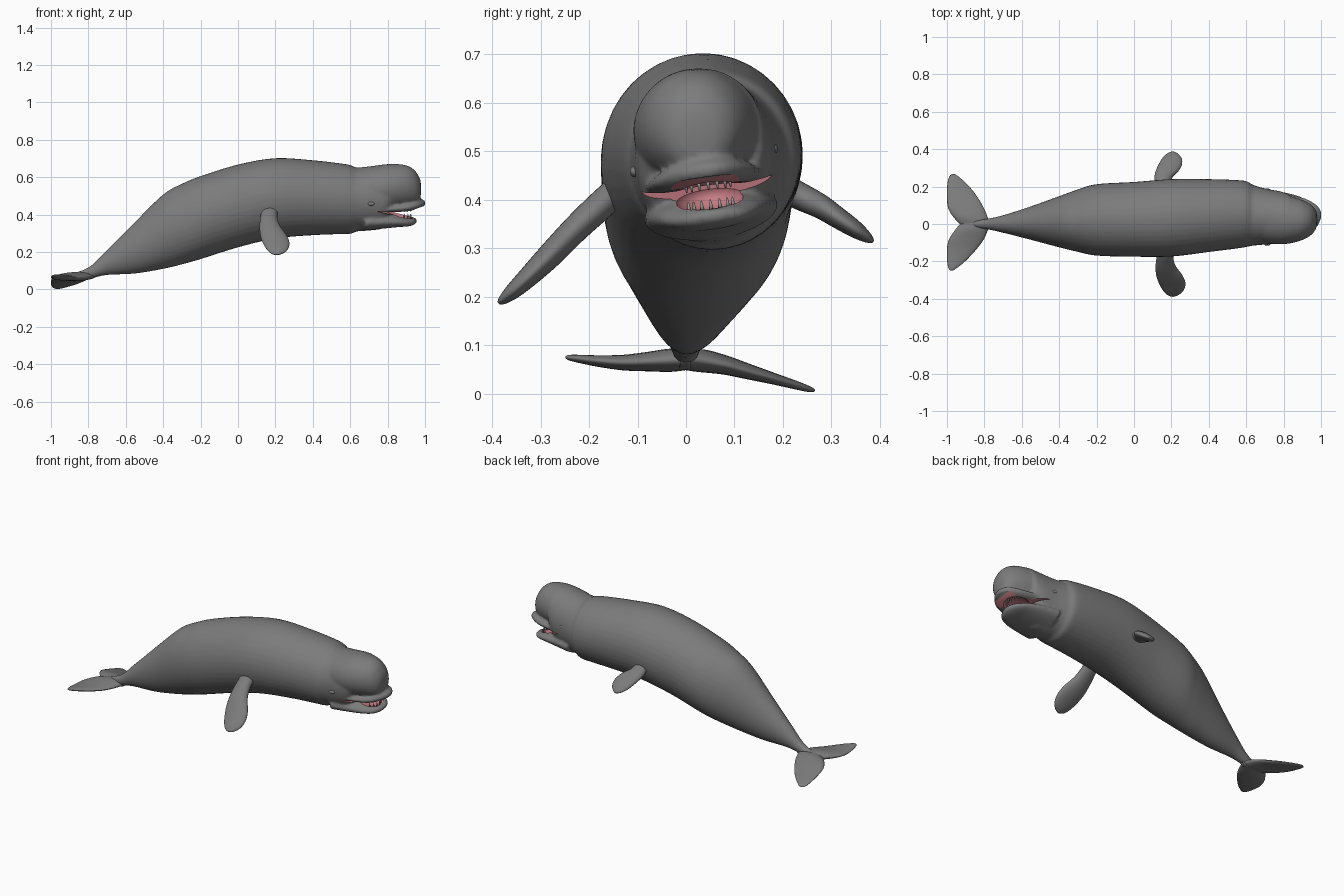
import bpy, bmesh, math
from mathutils import Vector, Matrix

if "Cube" in bpy.data.objects:
    bpy.data.objects.remove(bpy.data.objects["Cube"])


def material(name, rgb):
    m = bpy.data.materials.new(name)
    m.diffuse_color = (*rgb, 1)
    m.use_nodes = True
    m.node_tree.nodes["Principled BSDF"].inputs["Base Color"].default_value = m.diffuse_color
    return m


GREY = material("skin grey", (0.2, 0.2, 0.2))
PINK = material("mouth pink", (0.56, 0.2, 0.23))
TOOTH = material("tooth grey", (0.32, 0.32, 0.31))

# The head is rolled a little about its long axis
PIVOT = Vector((0, 0.036, 0.46))
ROLL = (Matrix.Translation(PIVOT) @ Matrix.Rotation(0.13, 4, 'X')
        @ Matrix.Translation(-PIVOT))


def smooth_rows(rows, steps):
    """Catmull-Rom interpolation of section rows."""
    out = []
    for i in range(len(rows) - 1):
        a, b = rows[max(i - 1, 0)], rows[i]
        c, d = rows[i + 1], rows[min(i + 2, len(rows) - 1)]
        for k in range(steps):
            t = k / steps
            out.append([0.5 * (2 * q + (r - p) * t + (2 * p - 5 * q + 4 * r - s) * t * t
                               + (3 * q - p - 3 * r + s) * t ** 3)
                        for p, q, r, s in zip(a, b, c, d)])
    out.append(list(rows[-1]))
    return out


def add_rings(bm, rings):
    loops = [[bm.verts.new(p) for p in ring] for ring in rings]
    n = len(loops[0])
    for a, b in zip(loops, loops[1:]):
        for i in range(n):
            j = (i + 1) % n
            bm.faces.new((a[i], a[j], b[j], b[i]))
    bm.faces.new(loops[0])
    bm.faces.new(loops[-1])


def add_loft(bm, rows, matrix=Matrix(), n=40):
    """Rows: x, centre y, bottom z, top z, half width."""
    rings = []
    for x, cy, zb, zt, hw in smooth_rows(rows, 5):
        ring = []
        for i in range(n):
            a = math.tau * i / n
            ring.append(matrix @ Vector((x, cy + hw * math.cos(a),
                                         (zb + zt) / 2 + (zt - zb) / 2 * math.sin(a))))
        rings.append(ring)
    add_rings(bm, rings)


def finish(name, bm, mat):
    bmesh.ops.recalc_face_normals(bm, faces=bm.faces[:])
    me = bpy.data.meshes.new(name)
    bm.to_mesh(me)
    bm.free()
    me.materials.append(mat)
    me.shade_smooth()
    ob = bpy.data.objects.new(name, me)
    bpy.context.collection.objects.link(ob)
    return ob


def apply_modifiers(ob):
    bpy.context.view_layer.update()
    dg = bpy.context.evaluated_depsgraph_get()
    me = bpy.data.meshes.new_from_object(ob.evaluated_get(dg))
    ob.modifiers.clear()
    ob.data = me


def fin(name, rows, normal):
    """Rows: y, z, rear x, front x, half thickness."""
    normal = Vector(normal).normalized()
    rings = []
    for y, z, x0, x1, t in smooth_rows(rows, 4):
        rings.append([Vector(((x0 + x1) / 2 + (x1 - x0) / 2 * math.cos(a), y, z))
                      + normal * t * math.sin(a)
                      for a in (math.tau * i / 28 for i in range(28))])
    bm = bmesh.new()
    add_rings(bm, rings)
    return finish(name, bm, GREY)


# Body and head, fused from overlapping lofts
bm = bmesh.new()
add_loft(bm, [(-.92, 0, .058, .078, .012), (-.80, 0, .058, .118, .026),
              (-.70, 0, .077, .212, .047), (-.55, .005, .085, .362, .09),
              (-.40, .012, .11, .508, .137), (-.30, .018, .134, .565, .167),
              (-.20, .022, .162, .606, .191), (0, .025, .225, .668, .2),
              (.20, .033, .272, .702, .207), (.40, .045, .29, .691, .195),
              (.55, .052, .296, .674, .183), (.605, .053, .298, .664, .175),
              (.635, .047, .31, .652, .163), (.70, .04, .315, .658, .15),
              (.78, .036, .33, .668, .139), (.83, .034, .40, .671, .125)])
# Melon
add_loft(bm, [(.70, .038, .42, .655, .13), (.78, .036, .42, .669, .134),
              (.84, .034, .43, .672, .125), (.90, .033, .44, .665, .107),
              (.94, .033, .45, .643, .086), (.962, .033, .465, .614, .066),
              (.975, .034, .49, .585, .042), (.979, .034, .53, .55, .01)], ROLL)
# Upper lip
add_loft(bm, [(.70, .038, .40, .47, .13), (.80, .036, .412, .472, .125),
              (.90, .036, .416, .48, .105), (.95, .038, .424, .486, .082),
              (.98, .043, .436, .482, .056), (.996, .047, .446, .474, .03),
              (1.003, .05, .456, .466, .01)], ROLL)
# Lower jaw
add_loft(bm, [(.68, .04, .316, .43, .14), (.78, .038, .327, .42, .126),
              (.86, .038, .335, .405, .108), (.91, .041, .338, .39, .085),
              (.94, .044, .345, .382, .058), (.956, .045, .357, .374, .02)], ROLL)
body = finish("body", bm, GREY)
rm = body.modifiers.new("fuse", 'REMESH')
rm.mode = 'VOXEL'
rm.voxel_size = 0.0075
rm.use_smooth_shade = True
sm = body.modifiers.new("soften", 'SMOOTH')
sm.factor = 0.5
sm.iterations = 6
apply_modifiers(body)

# Mouth slit cutter
profile = [(.74, .434), (.84, .425), (.92, .428), (.97, .445), (1.05, .45),
           (1.05, .37), (.95, .376), (.85, .403)]
bm = bmesh.new()
add_rings(bm, [[ROLL @ Vector((x, y, z)) for x, z in profile] for y in (-.25, .32)])
slit = finish("mouth_slit_cutter", bm, GREY)

# Mouth cavity cutter
CENTRE, RADII = Vector((.872, .042, .409)), Vector((.088, .073, .042))
PIT = ROLL @ Matrix.Translation(CENTRE) @ Matrix.Diagonal((*RADII, 1))
bm = bmesh.new()
bmesh.ops.create_uvsphere(bm, u_segments=48, v_segments=32, radius=1, matrix=PIT)
cavity = finish("mouth_cavity_cutter", bm, GREY)

for cutter in (slit, cavity):
    cutter.hide_render = True
    cut = body.modifiers.new("cut", 'BOOLEAN')
    cut.operation = 'DIFFERENCE'
    cut.solver = 'EXACT'
    cut.object = cutter
apply_modifiers(body)
for cutter in (slit, cavity):
    bpy.data.objects.remove(cutter)

# Pink on every face lining the cavity
me = body.data
me.materials.clear()
me.materials.append(GREY)
me.materials.append(PINK)
to_pit = PIT.inverted()
for p in me.polygons:
    p.use_smooth = True
    p.material_index = 1 if (to_pit @ p.center).length < 1.02 else 0
me.set_sharp_from_angle(angle=math.radians(45))

# Teeth in two arcs
bm = bmesh.new()
for z, turn in ((.430, math.pi), (.388, 0)):
    for i in range(7):
        a = math.radians(-66 + 22 * i)
        spot = Vector((.865 + .06 * math.cos(a), .042 + .05 * math.sin(a), z))
        bmesh.ops.create_cone(bm, cap_ends=True, segments=10, radius1=.005, radius2=.0015,
                              depth=.022, matrix=ROLL @ Matrix.Translation(spot)
                              @ Matrix.Rotation(turn, 4, 'X'))
finish("teeth", bm, TOOTH)

# Eyes
for name, y, z in (("right_eye", -.106, .458), ("left_eye", .18, .505)):
    bm = bmesh.new()
    bmesh.ops.create_uvsphere(bm, u_segments=20, v_segments=12, radius=1,
                              matrix=Matrix.Translation((.712, y, z))
                              @ Matrix.Diagonal((.018, .01, .011, 1)))
    finish(name, bm, GREY)

# Flippers
fin("right_flipper", [(-.13, .43, .125, .215, .03), (-.18, .385, .12, .21, .03),
                      (-.23, .338, .115, .225, .028), (-.28, .286, .12, .262, .026),
                      (-.32, .246, .135, .275, .022), (-.355, .213, .155, .265, .017),
                      (-.378, .193, .178, .238, .01), (-.387, .186, .2, .215, .003)],
    (0, .7, -.7))
fin("left_flipper", [(.19, .43, .12, .2, .03), (.24, .405, .11, .2, .028),
                     (.28, .385, .115, .235, .025), (.315, .362, .13, .256, .022),
                     (.35, .339, .15, .255, .018), (.375, .322, .175, .235, .011),
                     (.387, .314, .2, .215, .003)],
    (0, .45, .9))

# Tail flukes
fin("left_fluke", [(-.01, .07, -.92, -.76, .02), (.03, .068, -.96, -.78, .024),
                   (.08, .059, -.992, -.8, .02), (.13, .045, -1, -.828, .016),
                   (.18, .031, -1, -.863, .012), (.225, .018, -.996, -.905, .009),
                   (.255, .009, -.987, -.94, .006), (.266, .006, -.975, -.958, .002)],
    (0, .25, 1))
fin("right_fluke", [(.01, .07, -.92, -.76, .02), (-.03, .069, -.955, -.78, .024),
                    (-.08, .066, -.988, -.802, .02), (-.13, .064, -1, -.838, .016),
                    (-.18, .067, -1, -.883, .012), (-.215, .071, -.997, -.92, .009),
                    (-.24, .074, -.99, -.955, .006), (-.249, .075, -.98, -.966, .002)],
    (0, 0, 1))
